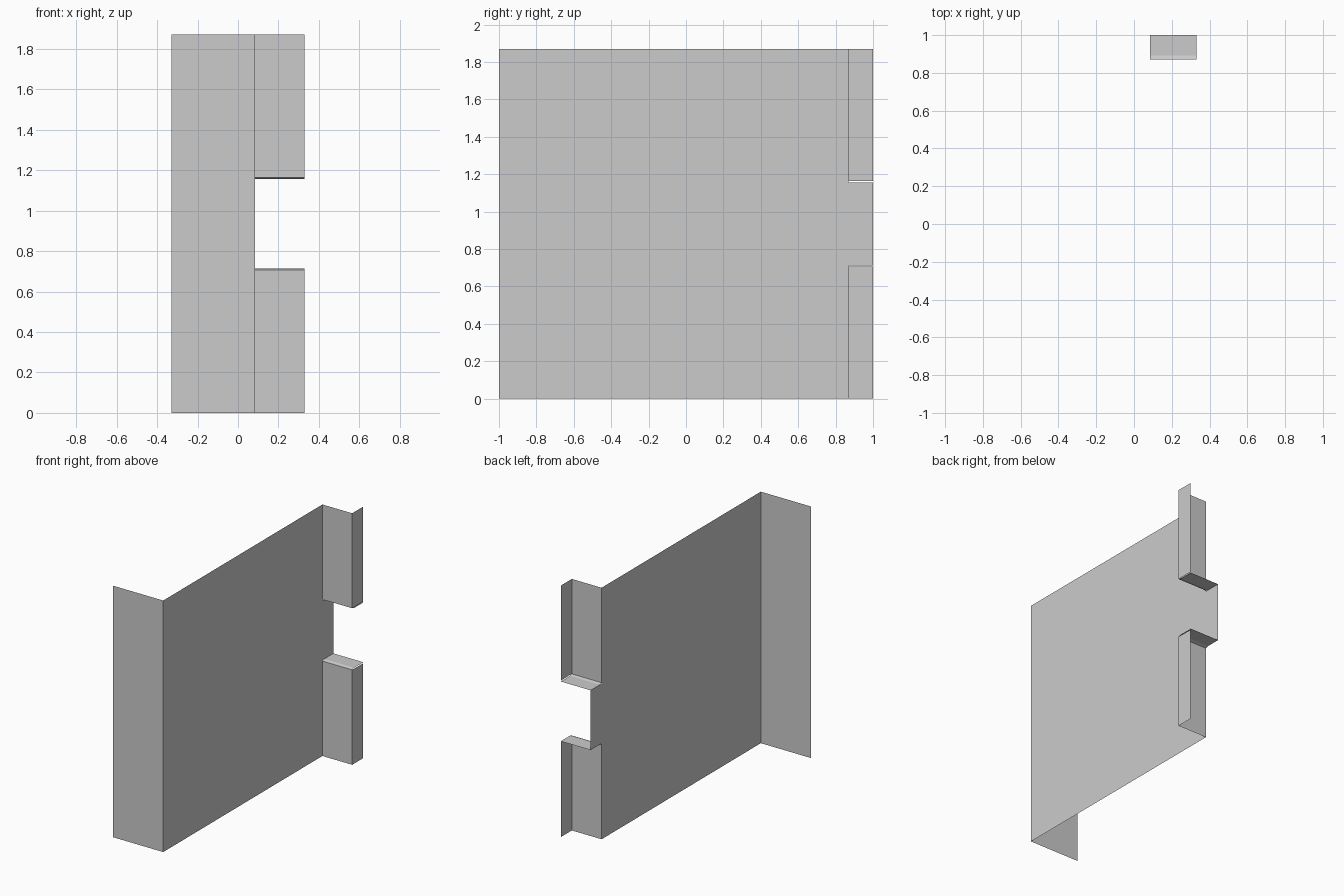
import bpy

if "Cube" in bpy.data.objects:
    bpy.data.objects.remove(bpy.data.objects["Cube"])

H = 1.87                  # panel height
XL, XP, XR = -0.33, 0.085, 0.33
YF, YB, YE = -1.0, 0.87, 1.0
EDGE, SHELF = 0.706, 0.713   # flange end and shelf heights


def make(name, verts, faces):
    mesh = bpy.data.meshes.new(name)
    mesh.from_pydata(verts, [], faces)
    obj = bpy.data.objects.new(name, mesh)
    bpy.context.collection.objects.link(obj)
    return obj


def upright(name, path, z0, z1):
    """Thin sheet: a plan path raised from z0 to z1."""
    n = len(path)
    verts = [(x, y, z) for z in (z0, z1) for x, y in path]
    faces = [(i, i + 1, n + i + 1, n + i) for i in range(n - 1)]
    return make(name, verts, faces)


# Main web with its front flange
upright("web_and_front_flange", [(XL, YF), (XP, YF), (XP, YB)], 0, H)

# Web tongue running back through the notch
upright("notch_tongue", [(XP, YB), (XP, YE)], SHELF, H - SHELF)

# Lower and upper rear flanges, lips and notch shelves, mirrored about mid height
for name, flip in (("lower", False), ("upper", True)):
    def z(v):
        return H - v if flip else v

    upright(name + "_rear_flange_and_lip", [(XP, YB), (XR, YB), (XR, YE)], z(0), z(EDGE))

    # Shelf closing the notch, with a slight bend at the flange
    profile = [(YB, EDGE), (YB + 0.022, SHELF), (YE, SHELF)]
    verts = [(x, y, z(h)) for x in (XP, XR) for y, h in profile]
    make(name + "_notch_shelf", verts, [(0, 3, 4, 1), (1, 4, 5, 2)])
